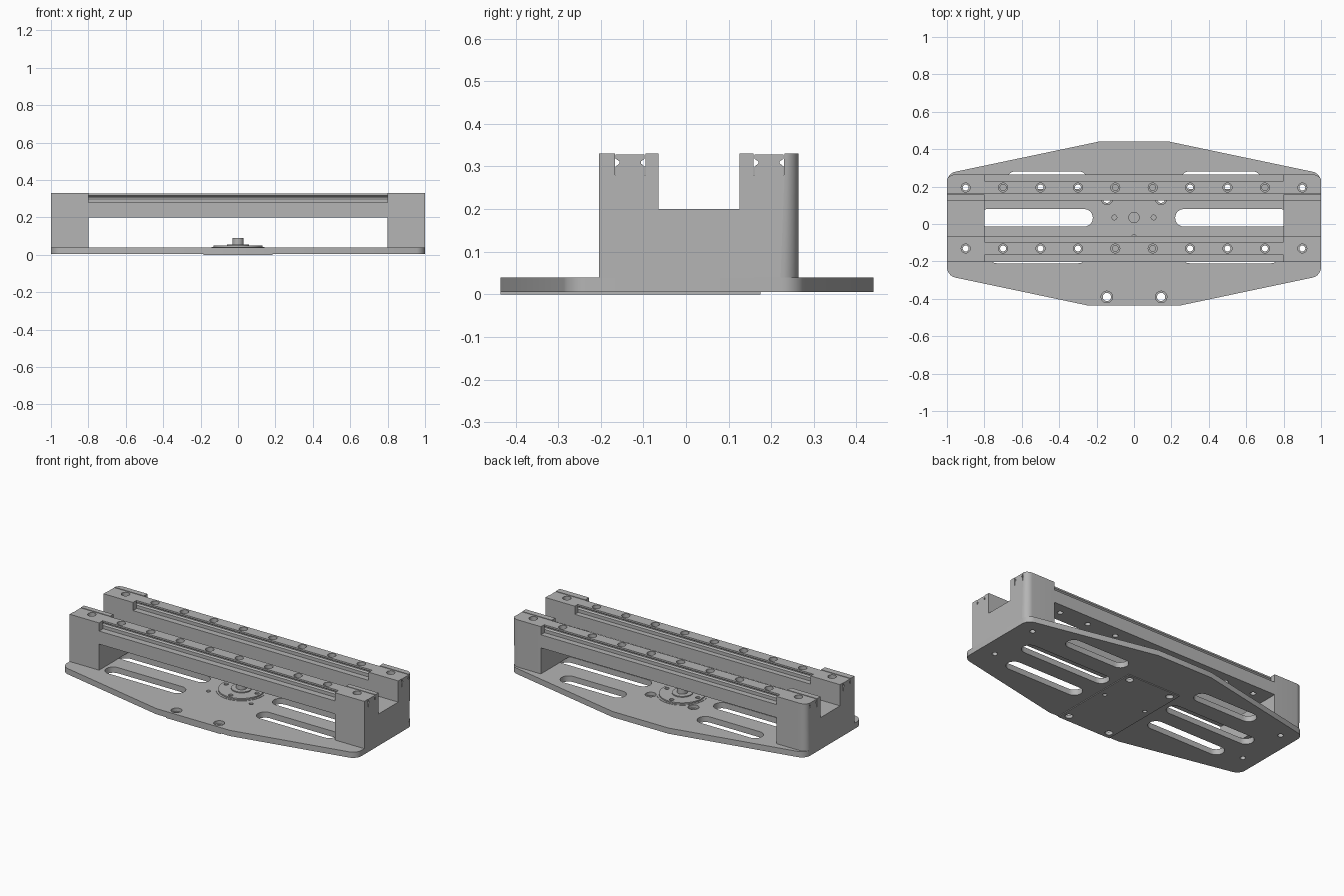
import bpy, bmesh, math
from mathutils import Vector

if "Cube" in bpy.data.objects:
    bpy.data.objects.remove(bpy.data.objects["Cube"])

grey = bpy.data.materials.new("machined grey")
grey.use_nodes = True
grey.diffuse_color = (0.46, 0.46, 0.46, 1)
grey.node_tree.nodes["Principled BSDF"].inputs["Base Color"].default_value = (0.46, 0.46, 0.46, 1)

RAIL_Y = (-0.131, 0.195)
HOLE_X = [-0.9 + 0.2 * i for i in range(10)]


def extrude(bm, pts, vec):
    """Prism from a closed outline of 3D points."""
    face = bm.faces.new([bm.verts.new(p) for p in pts])
    new = bmesh.ops.extrude_face_region(bm, geom=[face])["geom"]
    bmesh.ops.translate(bm, vec=vec, verts=[g for g in new if isinstance(g, bmesh.types.BMVert)])


def upright(bm, outline, z0, z1):
    extrude(bm, [(x, y, z0) for x, y in outline], Vector((0, 0, z1 - z0)))


def along_x(bm, profile, x0, x1):
    extrude(bm, [(x0, y, z) for y, z in profile], Vector((x1 - x0, 0, 0)))


def lathe(bm, x, y, profile, steps=24):
    """Stacked (radius, z) rings from bottom to top, capped."""
    rings = []
    for r, z in profile:
        angles = [2 * math.pi * i / steps for i in range(steps)]
        rings.append([bm.verts.new((x + r * math.cos(a), y + r * math.sin(a), z)) for a in angles])
    for low, high in zip(rings, rings[1:]):
        for i in range(steps):
            j = (i + 1) % steps
            bm.faces.new((low[i], low[j], high[j], high[i]))
    bm.faces.new(rings[0][::-1])
    bm.faces.new(rings[-1])


def slot(bm, x0, x1, y, r, z0, z1):
    """Round-ended slot along x."""
    outline = []
    for cx, start in ((x1 - r, -math.pi / 2), (x0 + r, math.pi / 2)):
        for i in range(13):
            a = start + math.pi * i / 12
            outline.append((cx + r * math.cos(a), y + r * math.sin(a)))
    upright(bm, outline, z0, z1)


def round_corners(bm, test, offset):
    bm.verts.ensure_lookup_table()
    edges = [e for e in bm.edges if all(test(v.co) for v in e.verts)
             and abs(e.verts[0].co.z - e.verts[1].co.z) > 0.01]
    bmesh.ops.bevel(bm, geom=edges, offset=offset, segments=8, profile=0.5, affect='EDGES')


def make(name, bm, cutter=None):
    bmesh.ops.recalc_face_normals(bm, faces=bm.faces[:])
    mesh = bpy.data.meshes.new(name)
    bm.to_mesh(mesh)
    bm.free()
    mesh.materials.append(grey)
    obj = bpy.data.objects.new(name, mesh)
    bpy.context.collection.objects.link(obj)
    bpy.ops.object.select_all(action='DESELECT')
    obj.select_set(True)
    bpy.context.view_layer.objects.active = obj
    if cutter:
        tool = make("cutter", cutter)
        tool.hide_render = True
        mod = obj.modifiers.new("cut", 'BOOLEAN')
        mod.operation, mod.solver, mod.object = 'DIFFERENCE', 'EXACT', tool
        tool.select_set(False)
        obj.select_set(True)
        bpy.context.view_layer.objects.active = obj
        bpy.ops.object.modifier_apply(modifier="cut")
        bpy.data.objects.remove(tool)
    bpy.ops.object.shade_smooth_by_angle(angle=math.radians(30))
    return obj


# Base plate with slots, a round pocket and screw holes
MOTOR_Y = 0.035
plate = bmesh.new()
upright(plate, [(1, 0.27), (0.19, 0.44), (-0.19, 0.44), (-1, 0.27),
                (-1, -0.277), (-0.25, -0.435), (0.25, -0.435), (1, -0.277)], 0.005, 0.04)
round_corners(plate, lambda p: abs(p.x) > 0.99, 0.045)
cut = bmesh.new()
for x0, x1, y in ((0.25, 0.78, -0.163), (0.22, 0.83, 0.033), (0.25, 0.68, 0.235)):
    slot(cut, x0, x1, y, 0.047, -0.05, 0.1)
    slot(cut, -x1, -x0, y, 0.047, -0.05, 0.1)
for x in (-0.145, 0.145):
    for y in (-0.39, 0.135):
        lathe(cut, x, y, [(0.022, -0.05), (0.022, 0.02), (0.031, 0.02), (0.031, 0.1)])
    lathe(cut, x, -0.08, [(0.012, -0.05), (0.012, 0.1)])
for x in (-0.9, 0.9):
    for y in RAIL_Y:
        lathe(cut, x, y, [(0.016, -0.05), (0.016, 0.1)])
make("base_plate", plate, cut)

# Thin pad under the plate
pad = bmesh.new()
upright(pad, [(-0.185, -0.435), (0.185, -0.435), (0.185, 0.175), (-0.185, 0.175)], 0.0, 0.005)
cut = bmesh.new()
for x in (-0.145, 0.145):
    for y in (-0.39, 0.135):
        lathe(cut, x, y, [(0.022, -0.05), (0.022, 0.05)])
    lathe(cut, x, -0.08, [(0.012, -0.05), (0.012, 0.05)])
make("bottom_pad", pad, cut)

# End blocks: U-shaped, with a channel for each rail
front_arm = [(-0.065, 0.2), (-0.065, 0.33), (-0.095, 0.33), (-0.095, 0.28),
             (-0.167, 0.28), (-0.167, 0.33), (-0.204, 0.33)]
back_arm = [(0.264, 0.33), (0.231, 0.33), (0.231, 0.28),
            (0.159, 0.28), (0.159, 0.33), (0.125, 0.33), (0.125, 0.2)]
for side, label in ((1, "left"), (-1, "right")):
    block = bmesh.new()
    along_x(block, [(-0.204, 0.04), (0.264, 0.04)] + back_arm + front_arm, 0.8 * side, side)
    round_corners(block, lambda p: abs(p.x) > 0.99 and p.y > 0.26, 0.042)
    cut = bmesh.new()
    for y in RAIL_Y:
        lathe(cut, 0.9 * side, y, [(0.016, 0), (0.016, 0.4)])
    make(label + "_end_block", block, cut)

# Cross beams and grooved rails
half = [(0.034, 0.28), (0.034, 0.3), (0.025, 0.307), (0.025, 0.312), (0.034, 0.318), (0.034, 0.328)]
for y, y0, y1, label in ((RAIL_Y[0], -0.204, -0.065, "front"), (RAIL_Y[1], 0.125, 0.264, "back")):
    beam = bmesh.new()
    along_x(beam, [(y0, 0.2), (y1, 0.2), (y1, 0.28), (y0, 0.28)], -0.8, 0.8)
    cut = bmesh.new()
    for x in HOLE_X[1:-1]:
        lathe(cut, x, y, [(0.016, 0.1), (0.016, 0.4)])
    make(label + "_beam", beam, cut)

    rail = bmesh.new()
    along_x(rail, [(y + w, z) for w, z in half] + [(y - w, z) for w, z in reversed(half)], -1, 1)
    cut = bmesh.new()
    for x in HOLE_X:
        lathe(cut, x, y, [(0.016, 0.2), (0.016, 0.305), (0.024, 0.305), (0.024, 0.4)])
    make(label + "_rail", rail, cut)

# Round flange with hub, shaft and four screw holes
collar = bmesh.new()
lathe(collar, 0, MOTOR_Y, [(0.142, 0.038), (0.142, 0.042), (0.13, 0.042), (0.13, 0.05),
                           (0.058, 0.05), (0.058, 0.056), (0.03, 0.056), (0.03, 0.09)], 48)
cut = bmesh.new()
for i in range(4):
    a = i * math.pi / 2
    lathe(cut, 0.105 * math.cos(a), MOTOR_Y + 0.105 * math.sin(a), [(0.013, 0.041), (0.013, 0.1)])
make("flange_and_shaft", collar, cut)
